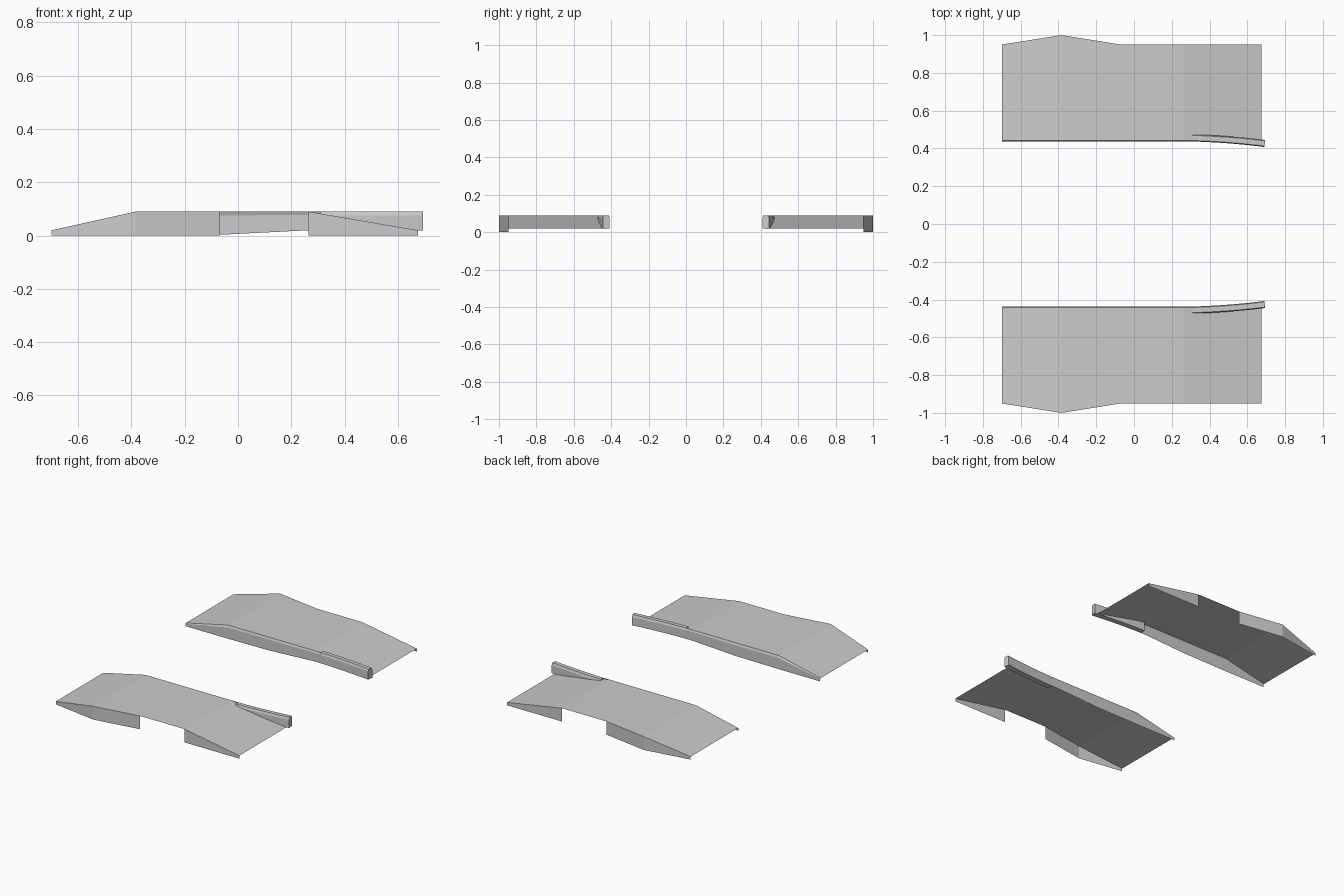
import bpy, bmesh

if "Cube" in bpy.data.objects:
    bpy.data.objects.remove(bpy.data.objects["Cube"])


def make(name, build, closed=False):
    """Build one side (+y) in bmesh, then mirror it to -y."""
    bm = bmesh.new()
    build(bm)
    bmesh.ops.remove_doubles(bm, verts=bm.verts, dist=1e-5)
    if closed:
        bmesh.ops.recalc_face_normals(bm, faces=bm.faces)
    me = bpy.data.meshes.new(name)
    bm.to_mesh(me)
    bm.free()
    ob = bpy.data.objects.new(name, me)
    bpy.context.collection.objects.link(ob)
    mod = ob.modifiers.new("mirror", 'MIRROR')
    mod.use_axis = (False, True, False)
    mod.use_mirror_merge = False


def strip(bm, a, b):
    """Quads between two point rows."""
    va = [bm.verts.new(p) for p in a]
    vb = [bm.verts.new(p) for p in b]
    for i in range(len(a) - 1):
        bm.faces.new((va[i], va[i + 1], vb[i + 1], vb[i]))


# x, outer edge y, deck height, inner wall bottom
STATIONS = [(-0.70, 0.95, 0.02, 0.0), (-0.385, 1.0, 0.09, 0.0),
            (-0.07, 0.95, 0.09, 0.003), (0.265, 0.95, 0.09, 0.02),
            (0.675, 0.95, 0.02, 0.02)]
INNER, WALL = 0.442, 0.437


# ramp deck sheet
def deck(bm):
    strip(bm, [(x, INNER, z) for x, y, z, b in STATIONS],
          [(x, y, z) for x, y, z, b in STATIONS])


# outer side skirts, with a gap in the middle
def skirts(bm):
    for part in (STATIONS[:3], STATIONS[3:]):
        strip(bm, [(x, y, z) for x, y, z, b in part],
              [(x, y, 0) for x, y, z, b in part])


# inner side wall with a small sloped upper edge
def inner_wall(bm):
    rows = [(x, z, b) for x, y, z, b in STATIONS[:4]] + [(0.31, 0.09, 0.02)]
    mid = [(x, WALL, b + (z - b) * 0.83) for x, z, b in rows]
    strip(bm, [(x, WALL, b) for x, z, b in rows], mid)
    strip(bm, mid, [(x, INNER, z) for x, z, b in rows])


# curved guide rail, bending towards the centre
def rail(bm):
    rings = []
    n = 6
    for i in range(n + 1):
        t = i / n
        x, y = 0.31 + 0.38 * t, WALL - 0.011 * t - 0.018 * t * t
        dx = 0.005 * t
        sec = [(0.037, 0.02), (0.037, 0.075), (0.032, 0.09),
               (0.005, 0.09), (0, 0.075), (0, 0.02)]
        rings.append([bm.verts.new((x + dx * w / 0.037, y + w, z)) for w, z in sec])
    for a, b in zip(rings, rings[1:]):
        for k in range(6):
            j = (k + 1) % 6
            bm.faces.new((a[k], a[j], b[j], b[k]))
    bm.faces.new(rings[0])
    bm.faces.new(rings[-1])


make("ramp_deck", deck)
make("outer_skirt", skirts)
make("inner_wall", inner_wall)
make("guide_rail", rail, closed=True)
